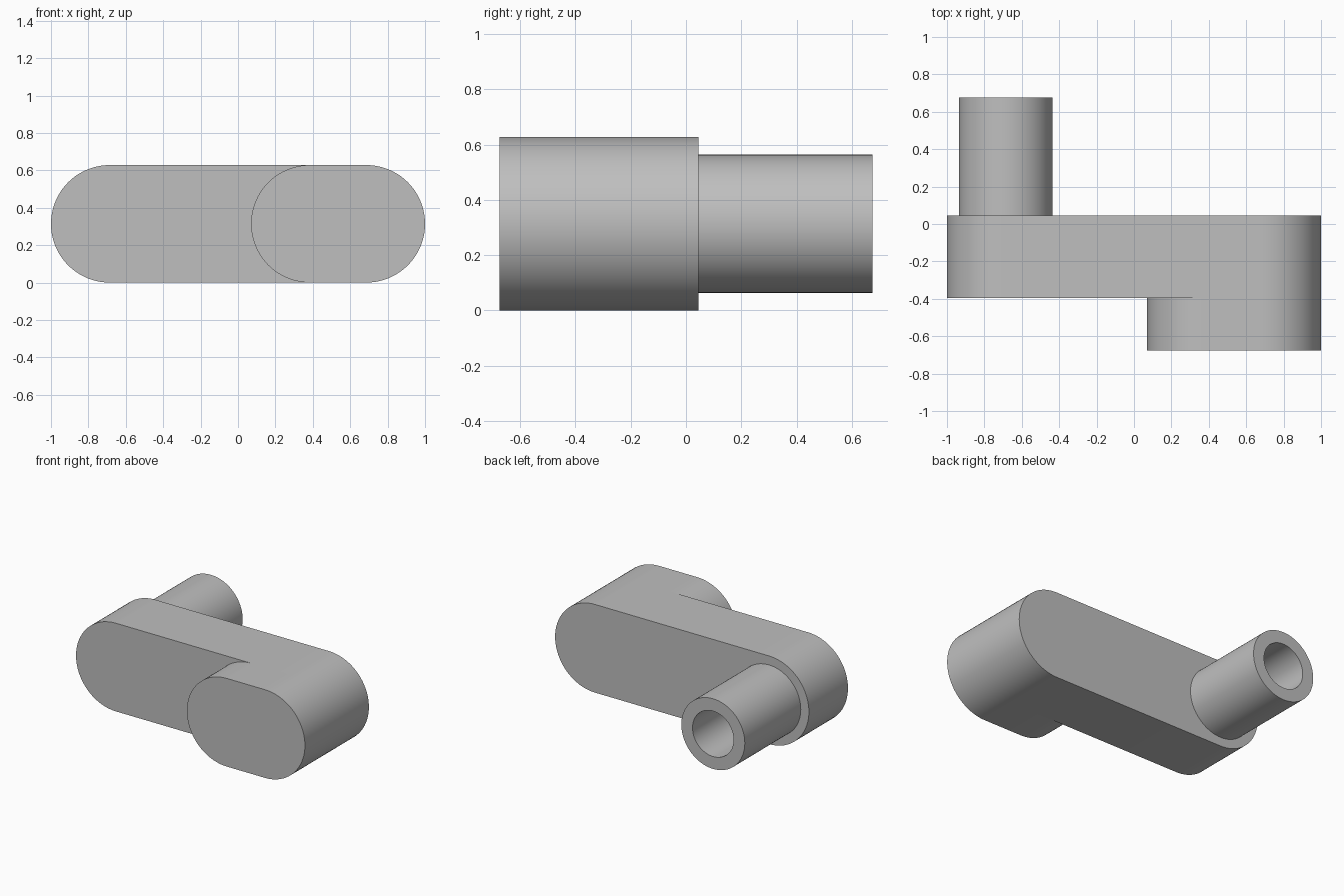
import bpy
import bmesh
from math import sin, cos, pi, radians

cube = bpy.data.objects.get("Cube")
if cube:
    bpy.data.objects.remove(cube)

R = 0.314            # end radius of arm and boss, also the axis height
TUBE_X = -0.686
FRONT, STEP, BACK, TUBE_END = -0.675, -0.395, 0.045, 0.675

grey = bpy.data.materials.new("plain_grey")
grey.use_nodes = True
grey.diffuse_color = (0.52, 0.52, 0.52, 1)
grey.node_tree.nodes["Principled BSDF"].inputs["Base Color"].default_value = grey.diffuse_color


def finish(name, bm):
    bmesh.ops.recalc_face_normals(bm, faces=bm.faces)
    mesh = bpy.data.meshes.new(name)
    bm.to_mesh(mesh)
    bm.free()
    mesh.materials.append(grey)
    obj = bpy.data.objects.new(name, mesh)
    bpy.context.collection.objects.link(obj)
    bpy.ops.object.select_all(action='DESELECT')
    obj.select_set(True)
    bpy.context.view_layer.objects.active = obj
    bpy.ops.object.shade_smooth_by_angle(angle=radians(30))
    return obj


def slot_block(name, x0, x1, y0, y1, steps=40):
    """Bar with two half-round ends, extruded along y."""
    bm = bmesh.new()
    outline = []
    for centre, start in ((x1 - R, -pi / 2), (x0 + R, pi / 2)):
        for i in range(steps + 1):
            a = start + pi * i / steps
            outline.append(bm.verts.new((centre + R * cos(a), y0, R + R * sin(a))))
    face = bm.faces.new(outline)
    new = bmesh.ops.extrude_face_region(bm, geom=[face], use_keep_orig=True)["geom"]
    bmesh.ops.translate(bm, vec=(0, y1 - y0, 0),
                        verts=[v for v in new if isinstance(v, bmesh.types.BMVert)])
    return finish(name, bm)


def hollow_tube(name, outer, inner, y0, y1, steps=80):
    """Lathe of a rectangular wall section about the y direction."""
    bm = bmesh.new()
    section = [(outer, y0), (outer, y1), (inner, y1), (inner, y0)]
    rings = []
    for i in range(steps):
        a = 2 * pi * i / steps
        rings.append([bm.verts.new((TUBE_X + r * cos(a), y, R + r * sin(a)))
                      for r, y in section])
    for i in range(steps):
        a, b = rings[i], rings[(i + 1) % steps]
        for j in range(4):
            k = (j + 1) % 4
            bm.faces.new((a[j], a[k], b[k], b[j]))
    return finish(name, bm)


# Long arm, short raised boss at the front, hollow shaft at the back
slot_block("arm", -1, 1, STEP, BACK)
slot_block("front_boss", 0.07, 1, FRONT, STEP)
hollow_tube("hollow_shaft", 0.25, 0.162, BACK, TUBE_END)
